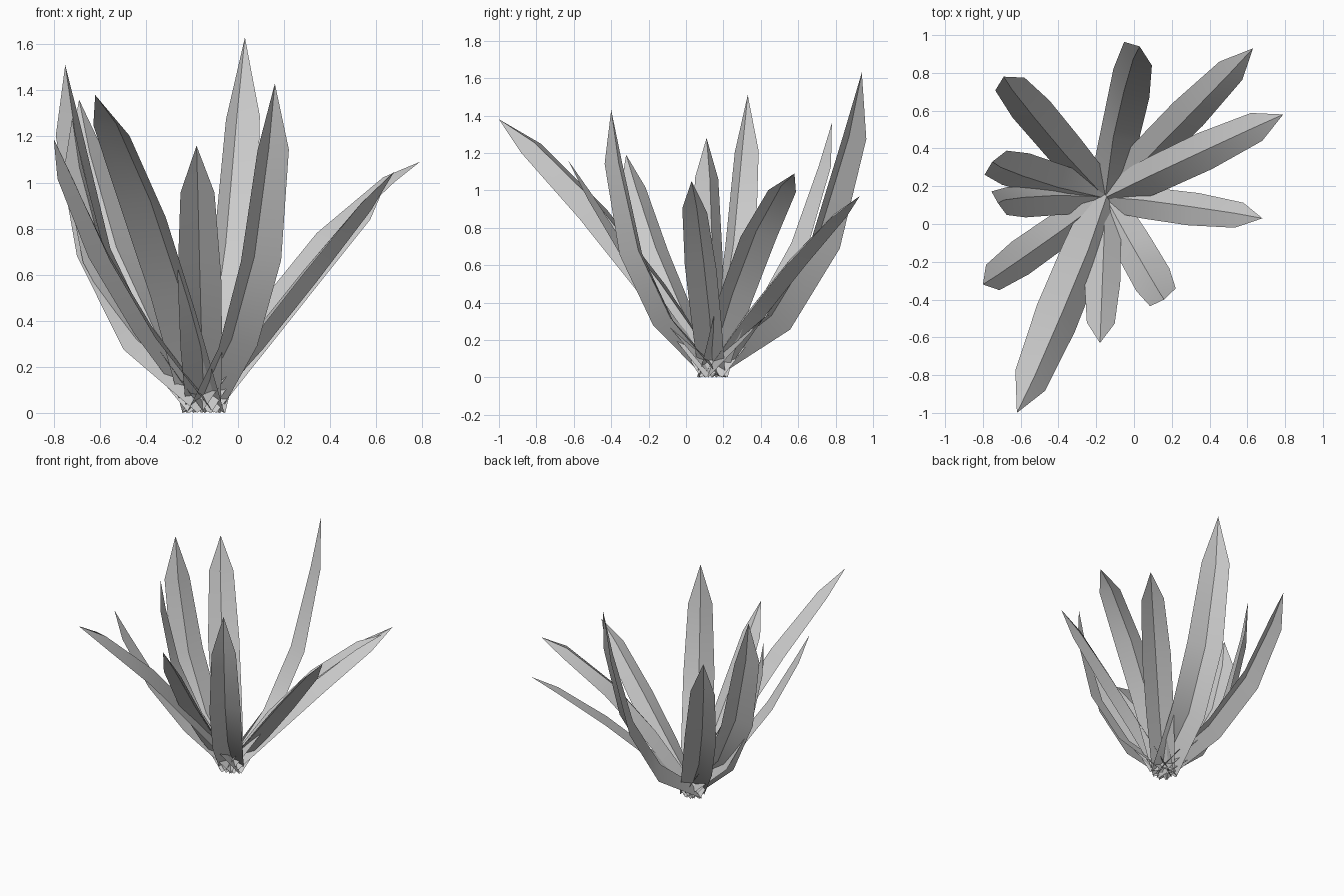
import bpy
from math import radians
from mathutils import Vector, Quaternion

if "Cube" in bpy.data.objects:
    bpy.data.objects.remove(bpy.data.objects["Cube"])

CENTRE = Vector((-0.15, 0.14, 0))
STEPS = (0, 0.28, 0.56, 0.85, 1)              # stations along each leaf
HALF_WIDTH = (0.053, 0.065, 0.068, 0.053, 0)  # relative to leaf length
FOLD = (0.035, 0.036, 0.034, 0.022, 0)        # height of the raised midrib


def leaf(name, x, y, z, reach_bend, rise_bend, roll):
    """Folded five-station blade from the centre to a pointed tip."""
    tip = Vector((x, y, z))
    span = tip - CENTRE
    length = span.length
    flat = Vector((span.x, span.y, 0))

    def path(t):
        hump = t * (1 - t)
        return CENTRE + flat * (t + reach_bend * hump) + Vector((0, 0, z * (t + rise_bend * hump)))

    side0 = Vector((span.y, -span.x, 0)).normalized()
    verts, faces = [], []
    for t, w, f in zip(STEPS[:-1], HALF_WIDTH, FOLD):
        tangent = (path(t + 0.02) - path(t - 0.02)).normalized()
        side = Quaternion(tangent, radians(-roll if t else 0)) @ side0
        up = side.cross(tangent)
        c = path(t)
        row = [c - side * w * length, c + up * f * length, c + side * w * length]
        for v in row:
            v.z = max(v.z, 0.005 if t else 0)
        verts += row
    verts.append(tip)
    for i in range(len(STEPS) - 2):
        a = i * 3
        faces += [(a, a + 1, a + 4, a + 3), (a + 1, a + 2, a + 5, a + 4)]
    a = len(verts) - 4
    faces += [(a, a + 1, a + 3), (a + 1, a + 2, a + 3)]
    mesh = bpy.data.meshes.new(name)
    mesh.from_pydata(verts, [], faces)
    obj = bpy.data.objects.new(name, mesh)
    bpy.context.collection.objects.link(obj)
    bpy.ops.object.select_all(action='DESELECT')
    obj.select_set(True)
    bpy.context.view_layer.objects.active = obj
    bpy.ops.object.shade_smooth_by_angle(angle=radians(35))


# Leaves: tip position, outward bend, upward bend, roll in degrees
LEAVES = [
    (0.03, 0.94, 1.63, 0.8, -0.5, 28),
    (0.63, 0.93, 0.97, 0.0, 0.2, -10),
    (0.79, 0.58, 1.09, 0.0, 0.5, 5),
    (0.68, 0.03, 1.05, 0.0, 0.0, 15),
    (0.16, -0.40, 1.43, 1.0, -0.4, -5),
    (-0.18, -0.63, 1.16, 0.1, -0.2, 0),
    (-0.62, -1.00, 1.38, 0.0, 0.3, 18),
    (-0.80, -0.32, 1.19, 0.55, 0.0, 8),
    (-0.72, 0.11, 1.28, 1.1, -0.15, -30),
    (-0.75, 0.33, 1.51, 0.95, -0.4, 25),
    (-0.69, 0.78, 1.36, 0.7, -0.2, 17),
]
for n, data in enumerate(LEAVES, 1):
    leaf(f"leaf_{n}", *data)
